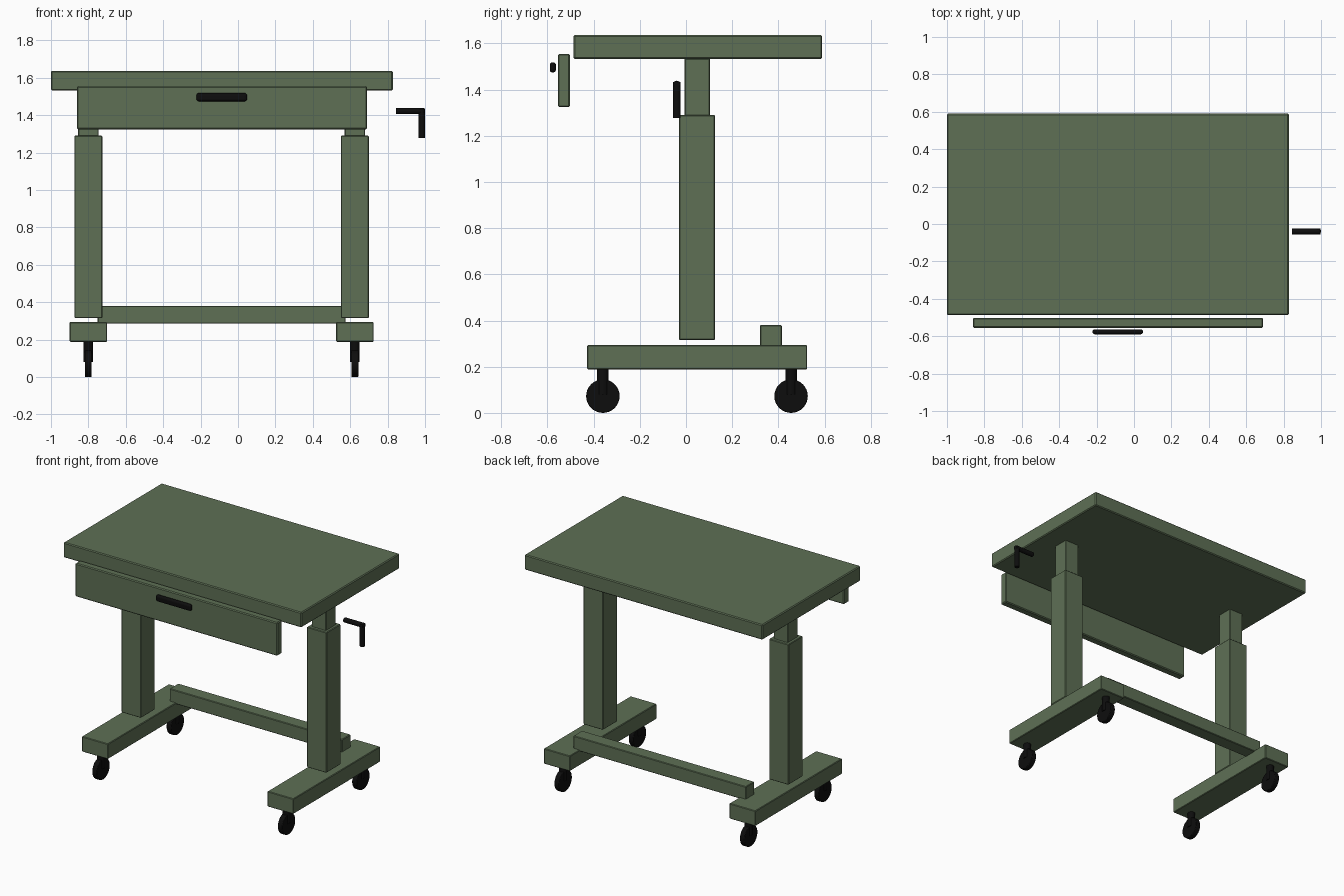
import bpy
import math
from mathutils import Vector

cube = bpy.data.objects.get("Cube")
if cube:
    bpy.data.objects.remove(cube, do_unlink=True)


def material(name, rgb):
    m = bpy.data.materials.new(name)
    m.use_nodes = True
    m.diffuse_color = (*rgb, 1)
    bsdf = next(n for n in m.node_tree.nodes if n.type == 'BSDF_PRINCIPLED')
    bsdf.inputs["Base Color"].default_value = (*rgb, 1)
    return m


GREEN = material("sage_green", (0.112, 0.162, 0.091))
BLACK = material("black", (0.004, 0.004, 0.004))


def finish(name, mat, bevel, segments=1):
    ob = bpy.context.object
    ob.name = name
    ob.data.materials.append(mat)
    if bevel:
        mod = ob.modifiers.new("edge_bevel", 'BEVEL')
        mod.width = bevel
        mod.segments = segments
        mod.limit_method = 'ANGLE'
        mod.angle_limit = math.radians(40)
    return ob


def box(name, x, y, z, mat=GREEN, bevel=0.004, segments=1):
    """Box from (min, max) ranges on each axis."""
    ranges = (x, y, z)
    bpy.ops.mesh.primitive_cube_add(size=1, location=[sum(r) / 2 for r in ranges])
    ob = bpy.context.object
    ob.scale = [r[1] - r[0] for r in ranges]
    bpy.ops.object.transform_apply(location=False, rotation=False, scale=True)
    return finish(name, mat, bevel, segments)


def rod(name, start, end, radius, bevel=0.0, sides=20):
    a, b = Vector(start), Vector(end)
    bpy.ops.mesh.primitive_cylinder_add(vertices=sides, radius=radius,
                                        depth=(b - a).length, location=(a + b) / 2)
    ob = bpy.context.object
    ob.rotation_euler = (b - a).to_track_quat('Z', 'Y').to_euler()
    bpy.ops.object.shade_smooth_by_angle(angle=math.radians(40))
    return finish(name, BLACK, bevel, 2)


def around(c, half):
    return (c - half, c + half)


# Worktop and drawer front
box("tabletop", (-1, 0.828), (-0.487, 0.59), (1.532, 1.637), bevel=0.006)
box("drawer_front", (-0.862, 0.69), (-0.555, -0.502), (1.324, 1.555), bevel=0.006)
box("drawer_handle", (-0.222, 0.048), (-0.59, -0.563), (1.474, 1.518),
    BLACK, bevel=0.012, segments=3)

# Telescopic legs, feet and casters on each side
for side, x in (("right", -0.8), ("left", 0.625)):
    box(side + "_outer_column", around(x, 0.075), (-0.03, 0.126), (0.315, 1.29))
    box(side + "_inner_column", around(x, 0.055), (-0.007, 0.104), (1.2, 1.535))
    box(side + "_foot", around(x, 0.1), (-0.428, 0.525), (0.188, 0.294))
    for end, y in (("front", -0.36), ("back", 0.455)):
        rod(f"{side}_{end}_caster_stem", (x, y, 0.08), (x, y, 0.19), 0.025)
        rod(f"{side}_{end}_caster_wheel", (x - 0.018, y, 0.0725),
            (x + 0.018, y, 0.0725), 0.0725, bevel=0.004, sides=32)

# Rear crossbar
box("crossbar", (-0.75, 0.575), (0.32, 0.415), (0.285, 0.38))

# Height crank
rod("crank_arm", (0.845, -0.04, 1.422), (0.998, -0.04, 1.422), 0.0165, bevel=0.004)
rod("crank_grip", (0.983, -0.04, 1.277), (0.983, -0.04, 1.432), 0.017)
